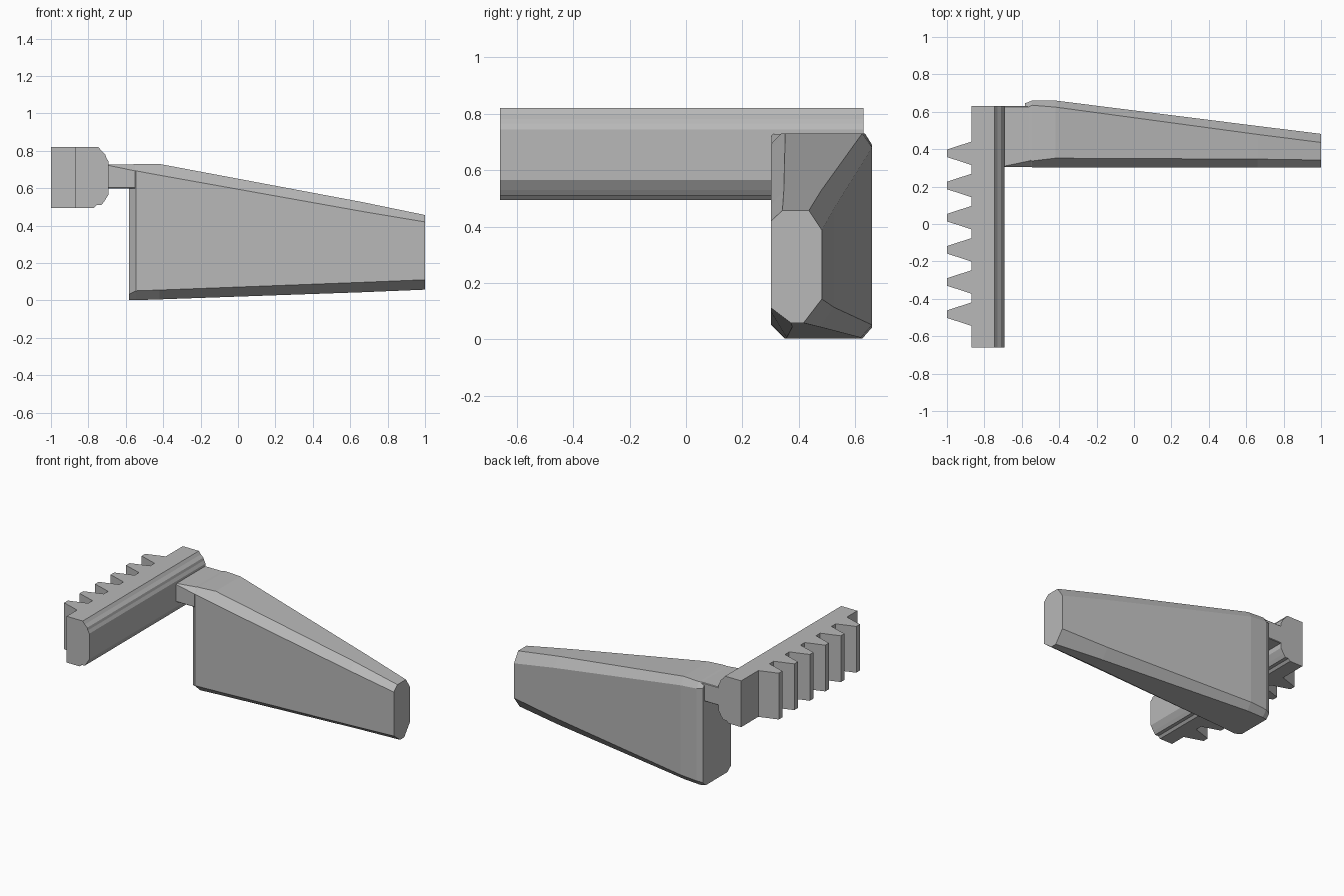
import bpy
import bmesh

cube = bpy.data.objects.get("Cube")
if cube:
    bpy.data.objects.remove(cube, do_unlink=True)

grey = bpy.data.materials.new("plain grey")
grey.use_nodes = True
colour = (0.48, 0.48, 0.48, 1)
grey.diffuse_color = colour
grey.node_tree.nodes["Principled BSDF"].inputs["Base Color"].default_value = colour


def loft(name, rings):
    """Skin matching rings of points and cap both ends."""
    bm = bmesh.new()
    loops = [[bm.verts.new(p) for p in ring] for ring in rings]
    for a, b in zip(loops, loops[1:]):
        n = len(a)
        for i in range(n):
            j = (i + 1) % n
            bm.faces.new((a[i], a[j], b[j], b[i]))
    bm.faces.new(loops[0])
    bm.faces.new(loops[-1])
    bmesh.ops.recalc_face_normals(bm, faces=bm.faces)
    mesh = bpy.data.meshes.new(name)
    bm.to_mesh(mesh)
    bm.free()
    mesh.materials.append(grey)
    obj = bpy.data.objects.new(name, mesh)
    bpy.context.collection.objects.link(obj)
    return obj


def section(x, y0, y1, z0, z1, tf, tb, bb, bf):
    """Rectangle across x with a (y, z) chamfer for each corner:
    top front, top back, bottom back, bottom front."""
    return [(x, y0, z1 - tf[1]), (x, y0 + tf[0], z1),
            (x, y1 - tb[0], z1), (x, y1, z1 - tb[1]),
            (x, y1, z0 + bb[1]), (x, y1 - bb[0], z0),
            (x, y0 + bf[0], z0), (x, y0, z0 + bf[1])]


# Rack bar with a stepped, rounded inner edge
bar = [(-.87, .495), (-.77, .495), (-.755, .51), (-.73, .51), (-.715, .53),
       (-.693, .565), (-.693, .745), (-.705, .765), (-.71, .782),
       (-.73, .80), (-.745, .82), (-.87, .82)]
loft("rack_bar", [[(x, y, z) for x, z in bar] for y in (-.66, .63)])

# Tapered rack teeth
for i in range(6):
    y = .378 - i * .172
    tooth = [(-.865, y - .064), (-1, y - .02), (-1, y + .02), (-.865, y + .064)]
    loft(f"rack_tooth_{i + 1}", [[(x, w, z) for x, w in tooth] for z in (.495, .82)])

# Neck joining the rack to the housing
tiny = (.004, .004)
loft("neck", [
    section(-.70, .304, .63, .60, .728, tiny, tiny, tiny, tiny),
    section(-.55, .304, .63, .60, .728, (.035, .035), tiny, tiny, tiny)])

# Tapered housing with chamfered long edges
loft("housing", [
    section(-.583, .335, .645, .004, .726, (.02, .02), (.03, .03), (.03, .03), (.04, .03)),
    section(-.545, .302, .66, .002, .73, (.035, .037), (.025, .04), (.035, .04), (.05, .05)),
    section(-.42, .302, .66, .006, .73, (.05, .06), (.035, .05), (.04, .045), (.055, .05)),
    section(.66, .302, .524, .044, .527, (.045, .05), (.045, .065), (.05, .07), (.075, .053)),
    section(1, .302, .482, .058, .457, (.04, .037), (.046, .07), (.065, .085), (.07, .053))])
